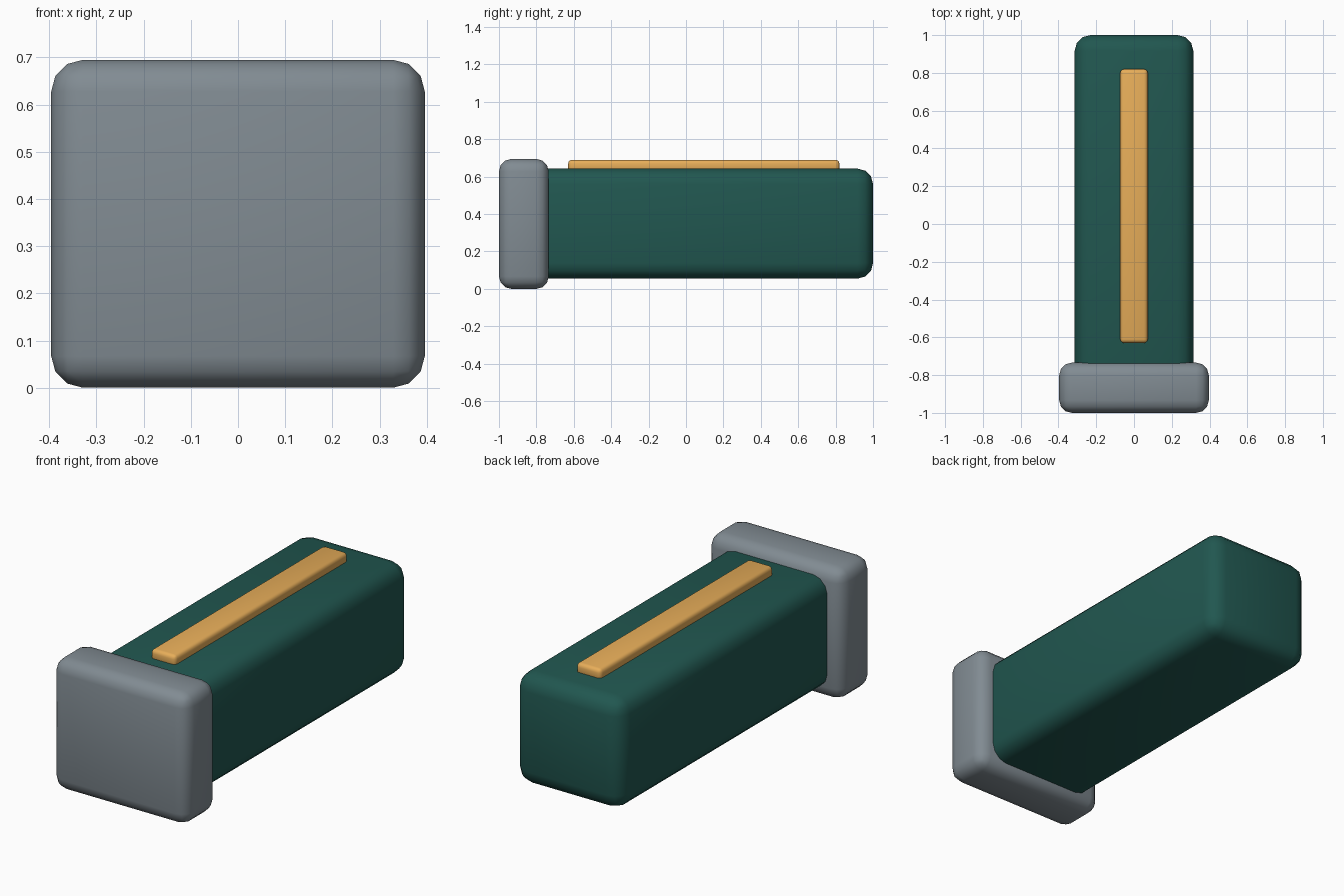
import bpy

if "Cube" in bpy.data.objects:
    bpy.data.objects.remove(bpy.data.objects["Cube"])


def material(name, color):
    m = bpy.data.materials.new(name)
    m.diffuse_color = color
    m.use_nodes = True
    m.node_tree.nodes["Principled BSDF"].inputs["Base Color"].default_value = m.diffuse_color
    return m


def rounded_box(name, lo, hi, bevel, mat=None):
    """Box between two corners with rounded edges."""
    bpy.ops.mesh.primitive_cube_add(
        size=1, location=[(a + b) / 2 for a, b in zip(lo, hi)])
    ob = bpy.context.object
    ob.name = name
    ob.scale = [b - a for a, b in zip(lo, hi)]
    bpy.ops.object.transform_apply(location=False, rotation=False, scale=True)
    mod = ob.modifiers.new("rounded_edges", 'BEVEL')
    mod.width = bevel
    mod.segments = 3
    bpy.ops.object.modifier_apply(modifier=mod.name)
    bpy.ops.object.shade_smooth_by_angle()
    if mat:
        ob.data.materials.append(mat)
    return ob


green = material("dark_green", (0.015, 0.095, 0.08, 1))
amber = material("amber", (0.80, 0.42, 0.10, 1))
grey = material("slate_grey", (0.22, 0.26, 0.29, 1))

# Long body, its front end seated inside the cap
rounded_box("body", (-0.314, -0.90, 0.055), (0.314, 1.0, 0.643), 0.083, green)

# Wider front cap
rounded_box("front_cap", (-0.396, -1.0, 0.0), (0.396, -0.734, 0.695), 0.067, grey)

# Raised strip along the top
rounded_box("top_strip", (-0.073, -0.63, 0.625), (0.073, 0.82, 0.69), 0.02, amber)
